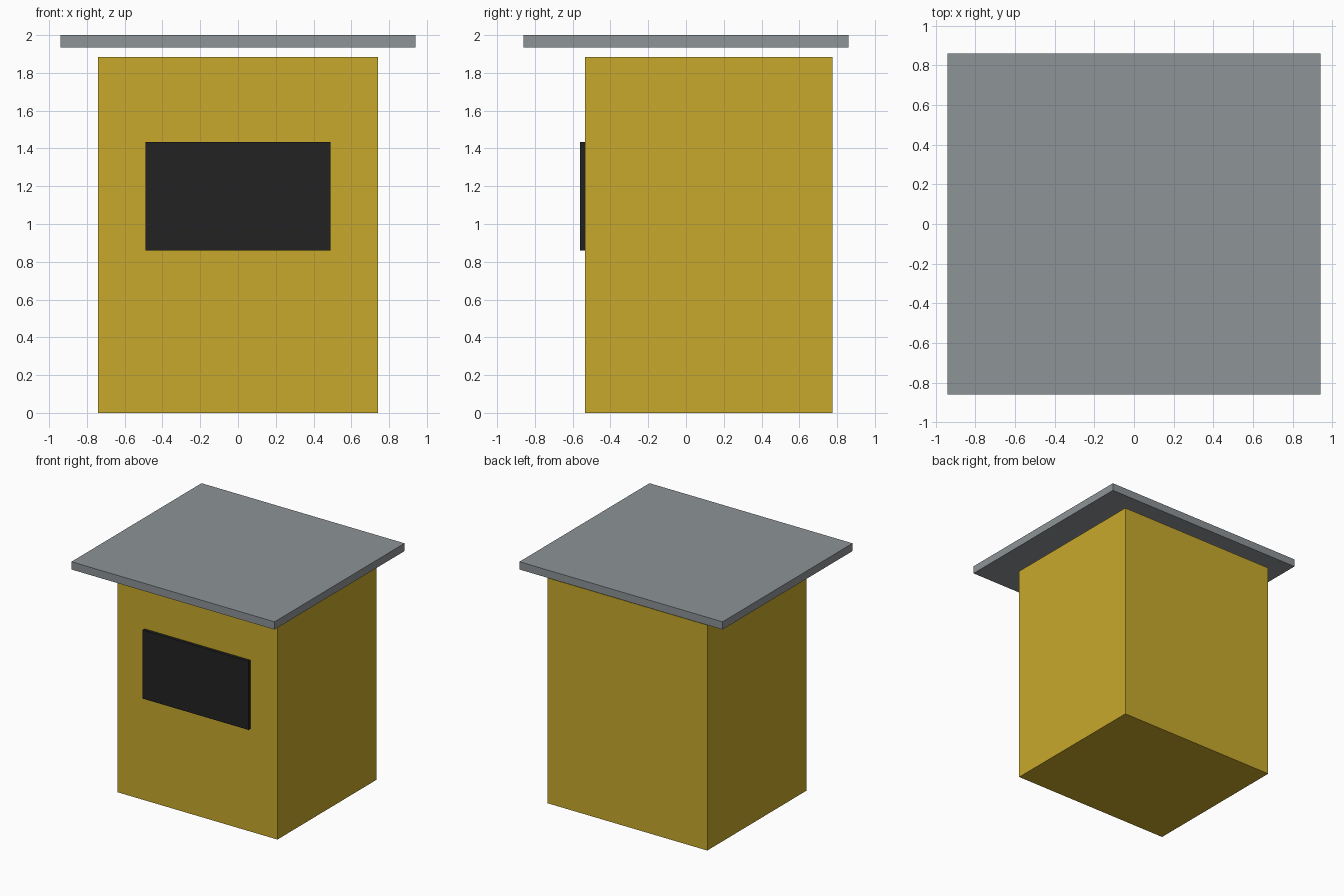
import bpy

# Remove the default cube
default = bpy.data.objects.get("Cube")
if default:
    bpy.data.objects.remove(default, do_unlink=True)


def make_material(name, rgb):
    mat = bpy.data.materials.new(name)
    mat.use_nodes = True
    colour = (*rgb, 1.0)
    mat.diffuse_color = colour
    bsdf = next(n for n in mat.node_tree.nodes if n.type == "BSDF_PRINCIPLED")
    bsdf.inputs["Base Color"].default_value = colour
    return mat


def make_box(name, low, high, mat):
    centre = [(a + b) / 2 for a, b in zip(low, high)]
    bpy.ops.mesh.primitive_cube_add(size=1, location=centre)
    obj = bpy.context.object
    obj.name = obj.data.name = name
    obj.scale = [b - a for a, b in zip(low, high)]
    bpy.ops.object.transform_apply(location=False, rotation=False, scale=True)
    obj.data.materials.append(mat)
    return obj


yellow = make_material("mustard yellow", (0.58, 0.397, 0.025))
grey = make_material("roof grey", (0.266, 0.292, 0.305))
black = make_material("window black", (0.016, 0.016, 0.016))

# Booth body, set back under the roof
make_box("booth_body", (-0.74, -0.535, 0), (0.74, 0.775, 1.885), yellow)

# Window panel, half sunk into the front wall
make_box("front_window", (-0.49, -0.56, 0.86), (0.49, -0.51, 1.435), black)

# Flat overhanging roof, floating just above the body
make_box("roof_slab", (-0.94, -0.86, 1.935), (0.94, 0.86, 2.0), grey)
